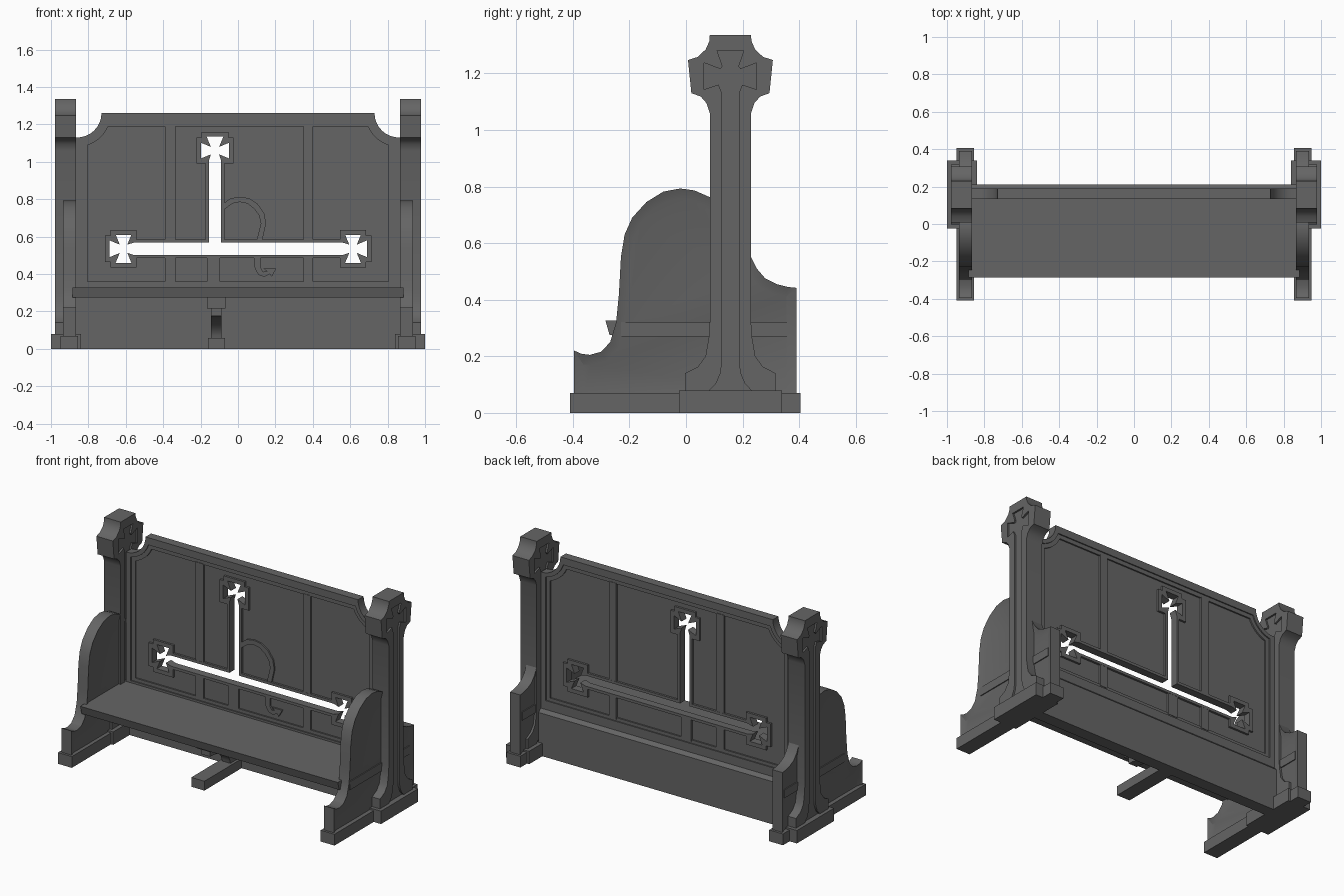
import bpy, bmesh, math
from mathutils import Vector

cube = bpy.data.objects.get("Cube")
if cube:
    bpy.data.objects.remove(cube)

COLOUR = (0.13, 0.13, 0.13, 1)
stone = bpy.data.materials.new("dark_grey")
stone.use_nodes = True
stone.diffuse_color = COLOUR
stone.node_tree.nodes["Principled BSDF"].inputs["Base Color"].default_value = COLOUR
stone.node_tree.nodes["Principled BSDF"].inputs["Roughness"].default_value = 0.8
parts = []


def finish(name, bm):
    bmesh.ops.recalc_face_normals(bm, faces=bm.faces)
    mesh = bpy.data.meshes.new(name)
    bm.to_mesh(mesh)
    bm.free()
    mesh.materials.append(stone)
    ob = bpy.data.objects.new(name, mesh)
    bpy.context.collection.objects.link(ob)
    parts.append(ob)


def box(name, x, y, z):
    bm = bmesh.new()
    bmesh.ops.create_cube(bm, size=1)
    for v in bm.verts:
        v.co = [lo + (c + 0.5) * (hi - lo) for c, (lo, hi) in zip(v.co, (x, y, z))]
    finish(name, bm)


def solid(name, rings, axis, lo, hi, inset=None):
    """Extrude an outline, with any holes, from lo to hi along x or y."""
    cu = bpy.data.curves.new(name, "CURVE")
    cu.dimensions, cu.fill_mode = "2D", "BOTH"
    cu.extrude = abs(hi - lo) / 2
    for ring in rings:
        sp = cu.splines.new("POLY")
        sp.points.add(len(ring) - 1)
        for p, (u, v) in zip(sp.points, ring):
            p.co = (u, v, 0, 1)
        sp.use_cyclic_u = True
    tmp = bpy.data.objects.new("outline", cu)
    bpy.context.collection.objects.link(tmp)
    mesh = bpy.data.meshes.new_from_object(
        tmp.evaluated_get(bpy.context.evaluated_depsgraph_get()))
    bpy.data.objects.remove(tmp)
    bm = bmesh.new()
    bm.from_mesh(mesh)
    bpy.data.meshes.remove(mesh)
    bmesh.ops.remove_doubles(bm, verts=bm.verts, dist=0.0001)
    mid = (lo + hi) / 2
    for v in bm.verts:
        u, w, d = v.co
        v.co = (d + mid, u, w) if axis == "x" else (u, d + mid, w)
    bmesh.ops.recalc_face_normals(bm, faces=bm.faces)
    if inset:
        bmesh.ops.dissolve_limit(bm, angle_limit=0.01, verts=bm.verts, edges=bm.edges)
        caps = [f for f in bm.faces if abs(f.normal.x) > 0.9]
        bmesh.ops.inset_individual(bm, faces=caps, thickness=inset, depth=-0.012,
                                   use_even_offset=True)
    finish(name, bm)


def mirrored(half, centre=0):
    """Close a half profile of (offset, height) about a vertical line."""
    return [(centre + a, b) for a, b in half] + [(centre - a, b) for a, b in reversed(half)]


# Back panel outlines with scooped corners
def scooped(width, top, bottom, radius, cx=0.86, cz=1.26):
    a0 = math.atan2(-math.sqrt(radius**2 - (width - cx)**2), width - cx) % math.tau
    a1 = math.atan2(top - cz, -math.sqrt(radius**2 - (top - cz)**2)) % math.tau
    arc = [a0 + (a1 - a0) * i / 8 for i in range(9)]
    return mirrored([(width, bottom)] +
                    [(cx + radius * math.cos(a), cz + radius * math.sin(a)) for a in arc])


# Three-armed opening, each arm ending in a shaped head
STEM_X, BAR_Z = -0.123, 0.535


def arms(w, head):
    def end(cx, cz, dx, dz):
        c, d, r = Vector((cx, cz)), Vector((dx, dz)), Vector((dz, -dx))
        loop = head + [(a, -b) for a, b in reversed(head)]
        return [tuple(c + d * a + r * b) for a, b in loop]
    return (end(0.615, BAR_Z, 1, 0) + [(STEM_X + w, BAR_Z + w)] +
            end(STEM_X, 1.06, 0, 1) + [(STEM_X - w, BAR_Z + w)] +
            end(-0.612, BAR_Z, -1, 0))


slot = arms(0.033, [(-0.055, 0.033), (-0.02, 0.022), (-0.042, 0.075), (0.042, 0.075),
                    (0.02, 0.022), (0.075, 0.045)])
border = arms(0.05, [(-0.07, 0.05), (-0.07, 0.1), (0.07, 0.1), (0.07, 0.072), (0.1, 0.072)])

outer = scooped(0.865, 1.26, 0.27, 0.13)
step = scooped(0.832, 1.215, 0.34, 0.155)
inner = scooped(0.805, 1.19, 0.36, 0.18)
solid("back_frame", [outer, step], "y", 0.135, 0.19)
solid("back_moulding", [outer, inner], "y", 0.142, 0.183)
solid("back_panel", [outer, slot], "y", 0.151, 0.174)
solid("opening_border", [border, slot], "y", 0.138, 0.187)

# Mullions above and below the long opening
for x0, x1 in ((-0.39, -0.335), (0.35, 0.4)):
    box("upper_mullion", (x0, x1), (0.139, 0.186), (0.575, 1.195))
    box("lower_mullion", (x0, x1), (0.139, 0.186), (0.35, 0.495))
box("centre_mullion", (-0.165, -0.095), (0.139, 0.186), (0.35, 0.495))

# Raised curl on the front of the panel
solid("curl_loop", [[(-0.08, 0.775), (-0.04, 0.805), (0.01, 0.813), (0.06, 0.805),
                     (0.105, 0.775), (0.14, 0.725), (0.15, 0.67), (0.13, 0.58),
                     (0.1, 0.58), (0.122, 0.67), (0.112, 0.715), (0.085, 0.75),
                     (0.05, 0.777), (0.01, 0.785), (-0.03, 0.777), (-0.08, 0.74)]],
      "y", 0.141, 0.155)
solid("curl_tail", [[(0.085, 0.49), (0.09, 0.43), (0.11, 0.395), (0.14, 0.385),
                     (0.17, 0.4), (0.18, 0.385), (0.205, 0.43), (0.135, 0.43),
                     (0.155, 0.415), (0.135, 0.412), (0.12, 0.435), (0.12, 0.49)]],
      "y", 0.141, 0.155)

# Lower wall and seat
solid("lower_wall", [[(0.135, 0), (0.21, 0), (0.21, 0.265), (0.19, 0.285), (0.135, 0.285)]],
      "x", -0.865, 0.865)
solid("seat", [[(-0.285, 0.327), (0.15, 0.327), (0.15, 0.275), (-0.27, 0.275)]],
      "x", -0.885, 0.885)

# Centre support under the seat
box("centre_foot", (-0.16, -0.07), (-0.23, 0.14), (0, 0.058))
box("centre_cap", (-0.165, -0.068), (-0.17, 0.14), (0.215, 0.28))
sweep = [math.radians(90 - 10 * i) for i in range(10)]
solid("centre_bracket",
      [[(0.14, 0.05), (0.14, 0.22), (-0.15, 0.22)] +
       [(-0.15 + 0.2 * math.cos(a), 0.05 + 0.125 * math.sin(a)) for a in sweep]],
      "x", -0.145, -0.087)

# Bench ends: arm panel, post and plinths on both sides
arm = [(-0.395, 0.03), (-0.395, 0.22), (-0.37, 0.209), (-0.34, 0.205), (-0.3, 0.216),
       (-0.268, 0.25), (-0.247, 0.32), (-0.237, 0.42), (-0.23, 0.55), (-0.217, 0.63),
       (-0.19, 0.69), (-0.14, 0.745), (-0.08, 0.782), (-0.02, 0.793), (0.03, 0.786),
       (0.085, 0.762), (0.15, 0.7), (0.23, 0.55), (0.25, 0.51), (0.28, 0.475),
       (0.32, 0.455), (0.36, 0.445), (0.39, 0.442), (0.39, 0.03)]
post = mirrored([(0.16, 0.02), (0.16, 0.14), (0.115, 0.163), (0.088, 0.2), (0.076, 0.27),
                 (0.073, 0.32), (0.073, 1.06), (0.085, 1.095), (0.105, 1.118),
                 (0.138, 1.13), (0.15, 1.247), (0.115, 1.258), (0.087, 1.285),
                 (0.074, 1.315), (0.073, 1.335)], 0.157)
engraving = mirrored([(0.075, 0.05), (0.073, 0.08), (0.05, 0.105), (0.035, 0.14),
                      (0.03, 0.18), (0.03, 1.13), (0.042, 1.16), (0.093, 1.143),
                      (0.093, 1.237), (0.035, 1.215), (0.028, 1.225), (0.047, 1.28)], 0.157)

for s, side in ((1, "left"), (-1, "right")):
    def span(a, b):
        return (min(s * a, s * b), max(s * a, s * b))
    solid(side + "_arm_panel", [arm], "x", *span(0.866, 0.936), inset=0.035)
    box(side + "_arm_band", span(0.872, 0.93), (-0.23, 0.36), (0.27, 0.322))
    box(side + "_arm_plinth", span(0.855, 0.95), (-0.41, 0.405), (0, 0.07))
    solid(side + "_post_core", [post], "x", *span(0.876, 0.967))
    solid(side + "_post_outer_face", [post, engraving], "x", *span(0.967, 0.978))
    solid(side + "_post_inner_face", [post, engraving], "x", *span(0.865, 0.876))
    box(side + "_post_plinth", span(0.84, 1.0), (-0.025, 0.34), (0, 0.08))

# Smooth the curved sides and keep the edges crisp
bpy.ops.object.select_all(action="DESELECT")
for ob in parts:
    ob.select_set(True)
bpy.context.view_layer.objects.active = parts[0]
bpy.ops.object.shade_smooth_by_angle(angle=math.radians(30))
